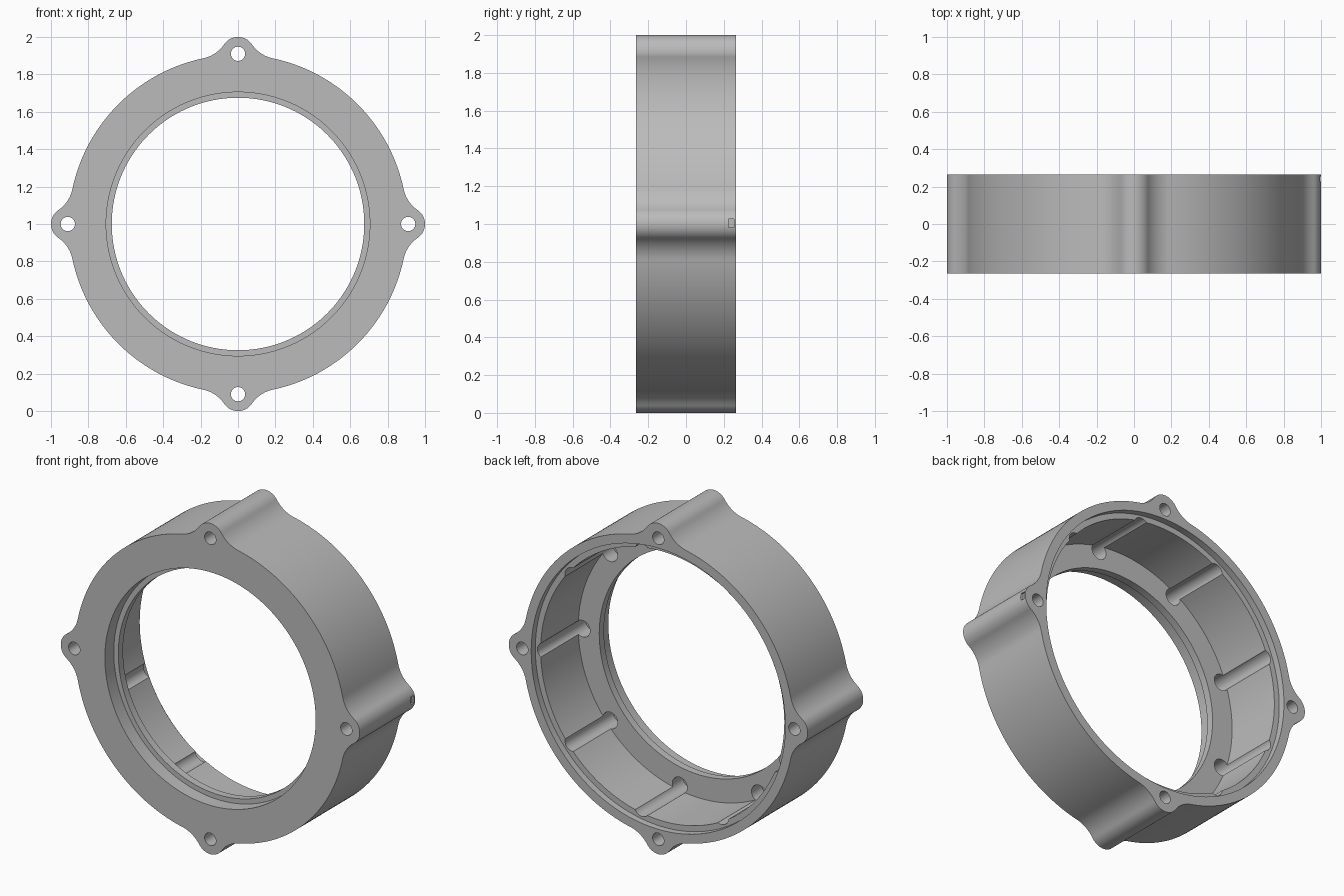
import bpy, bmesh
from math import sin, cos, pi, acos, atan2, radians, hypot
from mathutils import Matrix

cube = bpy.data.objects.get("Cube")
if cube:
    bpy.data.objects.remove(cube, do_unlink=True)

HALF = 0.265          # half depth of the ring
R_OUT = 0.905         # main outer radius
R_BOLT = 0.91         # lug centre radius
R_LUG = 0.09
R_FIL = 0.18          # fillet between lug and ring

grey = bpy.data.materials.new("light_grey")
grey.use_nodes = True
GREY = (0.5, 0.5, 0.5, 1)
grey.diffuse_color = GREY
grey.node_tree.nodes["Principled BSDF"].inputs["Base Color"].default_value = GREY


def make_object(name, bm):
    bmesh.ops.recalc_face_normals(bm, faces=bm.faces)
    mesh = bpy.data.meshes.new(name)
    bm.to_mesh(mesh)
    bm.free()
    mesh.materials.append(grey)
    obj = bpy.data.objects.new(name, mesh)
    bpy.context.collection.objects.link(obj)
    return obj


def arc(cx, cz, r, a0, a1, n):
    return [(cx + r * cos(a0 + (a1 - a0) * i / n),
             cz + r * sin(a0 + (a1 - a0) * i / n)) for i in range(n + 1)]


def outline():
    # One quarter: half lug, fillet, ring arc, fillet, half lug, repeated by rotation
    d = R_OUT + R_FIL
    t = acos((d * d + R_BOLT ** 2 - (R_LUG + R_FIL) ** 2) / (2 * d * R_BOLT))
    fx, fz = d * cos(t), d * sin(t)
    a = atan2(fz, fx - R_BOLT)
    lug = arc(R_BOLT, 0, R_LUG, -a, a, 24)
    fillet = arc(fx, fz, R_FIL, a + pi, t + pi, 12)
    rim = arc(0, 0, R_OUT, t, pi / 2 - t, 40)
    mirrored = [(z, x) for x, z in reversed(fillet)]
    quarter = lug + fillet[1:] + rim[1:] + mirrored[1:-1]
    points = []
    for k in range(4):
        c, s = cos(k * pi / 2), sin(k * pi / 2)
        points += [(x * c - z * s, x * s + z * c) for x, z in quarter]
    return points


def cut(target, cutter):
    mod = target.modifiers.new("cut", "BOOLEAN")
    mod.operation = "DIFFERENCE"
    mod.solver = "EXACT"
    mod.object = cutter
    cutter.hide_render = True
    bpy.context.view_layer.objects.active = target
    bpy.ops.object.modifier_apply(modifier=mod.name)
    bpy.data.objects.remove(cutter, do_unlink=True)


def bore(target, r, y0, y1, x=0, z=0, segments=160):
    bm = bmesh.new()
    place = Matrix.Translation((x, (y0 + y1) / 2, z + 1)) @ Matrix.Rotation(pi / 2, 4, "X")
    bmesh.ops.create_cone(bm, cap_ends=True, segments=segments, radius1=r, radius2=r,
                          depth=y1 - y0, matrix=place)
    cut(target, make_object("bore_cutter", bm))


# Ring body with four lugs
bm = bmesh.new()
face = bm.faces.new([bm.verts.new((x, -HALF, z + 1)) for x, z in outline()])
extruded = bmesh.ops.extrude_face_region(bm, geom=[face], use_keep_orig=True)
bmesh.ops.translate(bm, vec=(0, 2 * HALF, 0),
                    verts=[v for v in extruded["geom"] if isinstance(v, bmesh.types.BMVert)])
ring = make_object("housing_ring", bm)

# Stepped centre: through hole, front recess, deep rear chamber, rear lip
bore(ring, 0.675, -0.5, 0.5)
bore(ring, 0.705, -0.5, -0.18)
bore(ring, 0.815, -0.135, 0.5)
bore(ring, 0.85, 0.225, 0.5)

# Blind screw holes in the chamber floor, grooving the wall
for k in range(9):
    a = radians(40 * k)
    bore(ring, 0.05, -0.235, 0.4, 0.786 * cos(a), 0.786 * sin(a), 32)

# Through holes in the lugs
for k in range(4):
    a = k * pi / 2
    bore(ring, 0.038, -0.5, 0.5, R_BOLT * cos(a), R_BOLT * sin(a), 32)

# Small notch on the left lug tip
bm = bmesh.new()
bmesh.ops.create_cube(bm, size=1, matrix=Matrix.Translation((1.0, 0.24, 1.005))
                      @ Matrix.Diagonal((0.03, 0.028, 0.045, 1)))
cut(ring, make_object("notch_cutter", bm))

# Smooth curved walls, keep edges crisp
bpy.ops.object.select_all(action="DESELECT")
ring.select_set(True)
bpy.context.view_layer.objects.active = ring
bpy.ops.object.shade_smooth_by_angle(angle=radians(30))
